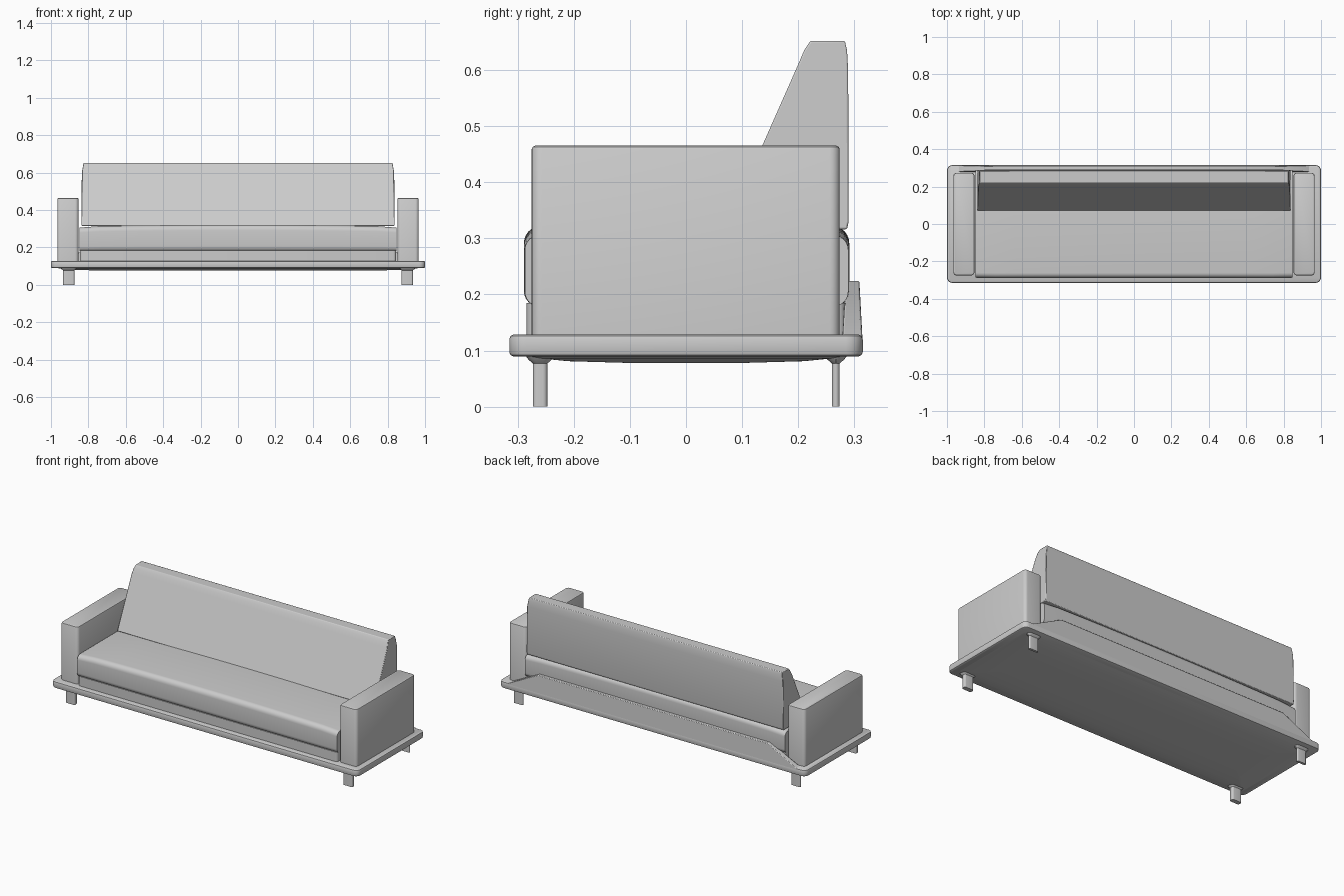
import bpy, bmesh, math

if "Cube" in bpy.data.objects:
    bpy.data.objects.remove(bpy.data.objects["Cube"])


def finish(name, bm, bevel=0.0, segs=3, angle=35):
    bmesh.ops.recalc_face_normals(bm, faces=bm.faces)
    me = bpy.data.meshes.new(name)
    bm.to_mesh(me)
    bm.free()
    ob = bpy.data.objects.new(name, me)
    bpy.context.collection.objects.link(ob)
    if bevel:
        m = ob.modifiers.new("soft_edges", 'BEVEL')
        m.width, m.segments = bevel, segs
        m.limit_method, m.angle_limit = 'ANGLE', math.radians(30)
    bpy.ops.object.select_all(action='DESELECT')
    ob.select_set(True)
    bpy.context.view_layer.objects.active = ob
    bpy.ops.object.shade_smooth_by_angle(angle=math.radians(angle))
    return ob


def loft(name, rings, **kw):
    """Skin a list of equal-length point rings and cap both ends."""
    bm = bmesh.new()
    vs = [[bm.verts.new(p) for p in r] for r in rings]
    n = len(vs[0])
    for a, b in zip(vs, vs[1:]):
        for i in range(n):
            j = (i + 1) % n
            bm.faces.new((a[i], a[j], b[j], b[i]))
    bm.faces.new(vs[0][::-1])
    bm.faces.new(vs[-1])
    return finish(name, bm, **kw)


def rounded_rect(x0, x1, y0, y1, r, steps=5):
    pts = []
    corners = [(x1 - r, y1 - r), (x0 + r, y1 - r), (x0 + r, y0 + r), (x1 - r, y0 + r)]
    for k, (cx, cy) in enumerate(corners):
        for s in range(steps + 1):
            a = math.pi / 2 * (k + s / steps)
            pts.append((cx + r * math.cos(a), cy + r * math.sin(a)))
    return pts


def slab(name, x0, x1, y0, y1, r, levels, **kw):
    """Rounded-rectangle slab; levels are (z, inset)."""
    rings = []
    for z, d in levels:
        rr = max(r - d, 0.008)
        rings.append([(x, y, z) for x, y in rounded_rect(x0 + d, x1 - d, y0 + d, y1 - d, rr)])
    return loft(name, rings, **kw)


# Platform with softened rim
slab("platform", -1, 1, -0.315, 0.315, 0.03,
     [(0.089, 0.008), (0.092, 0.002), (0.097, 0), (0.120, 0), (0.126, 0.002), (0.129, 0.008)])

# Shallow bulging panel under the platform
slab("underside_panel", -0.97, 0.97, -0.285, 0.285, 0.03,
     [(0.091, 0), (0.086, 0.025), (0.081, 0.075), (0.078, 0.18)])

# Raised lip along the back of the platform
lip = [(-0.97, 0.112), (-0.75, 0.224), (0.75, 0.224), (0.97, 0.112)]
loft("rear_lip", [[(x, 0.278 if z < 0.2 else 0.285, z) for x, z in lip],
                  [(x, 0.315 if z < 0.2 else 0.309, z) for x, z in lip]],
     bevel=0.003, segs=2)

# Plinth below the seat cushion
slab("seat_base", -0.845, 0.845, -0.284, 0.284, 0.015, [(0.12, 0), (0.185, 0)])

# Seat cushion: rounded profile with a slight crown in the middle
rings = []
N = 16
prof = rounded_rect(-0.289, 0.291, 0.178, 0.312, 0.028, 6)
for i in range(N + 1):
    t = -1 + 2 * i / N
    crown = 0.009 * (1 - t * t)
    end = 0.006 if i in (0, N) else 0
    ring = []
    for y, z in prof:
        k = (z - 0.178) / 0.134
        ring.append((0.848 * t, y * (1 - end), z + crown * k - end * k))
    rings.append(ring)
loft("seat_cushion", rings, angle=50)

# Backrest: leaning wedge whose top ends draw in slightly
back = [(0.070, 0.316), (0.287, 0.316), (0.290, 0.330), (0.289, 0.600), (0.287, 0.635),
        (0.283, 0.652), (0.222, 0.652), (0.211, 0.636), (0.200, 0.610)]


def back_half_width(z):
    return 0.838 - 0.012 * max(0, (z - 0.55) / 0.10) ** 2


loft("backrest", [[(s * back_half_width(z), y, z) for y, z in back] for s in (-1, 1)],
     bevel=0.003, segs=2)

for s, side in ((-1, "left"), (1, "right")):
    # Armrests
    x0, x1 = sorted((s * 0.853, s * 0.966))
    slab(side + "_armrest", x0, x1, -0.275, 0.274, 0.018,
         [(0.12, 0), (0.459, 0), (0.463, 0.002), (0.465, 0.006)])
    # Legs, flared where they meet the platform
    for end, yc, hy in (("front", -0.260, 0.013), ("rear", 0.267, 0.007)):
        x0, x1 = sorted((s * 0.875, s * 0.935))
        slab(side + "_" + end + "_leg", x0, x1, yc - hy, yc + hy, 0.006,
             [(0.0, 0), (0.077, 0), (0.084, -0.008), (0.092, -0.014)])
